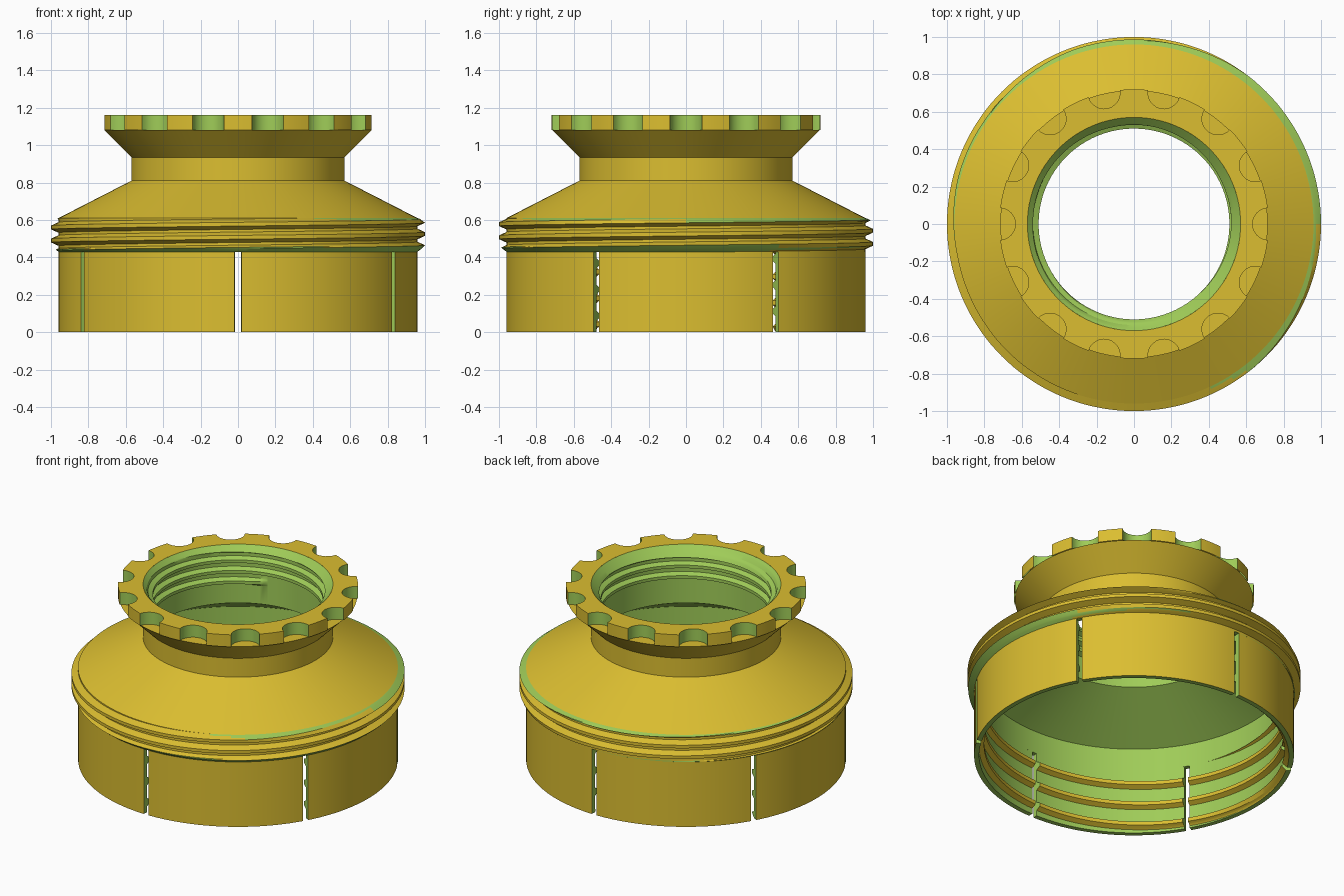
import bpy, bmesh, math

if "Cube" in bpy.data.objects:
    bpy.data.objects.remove(bpy.data.objects["Cube"])

TAU = 2 * math.pi
N = 144


def material(name, rgb):
    m = bpy.data.materials.new(name)
    m.diffuse_color = [((c + 0.055) / 1.055) ** 2.4 for c in rgb] + [1]
    m.use_nodes = True
    m.node_tree.nodes["Principled BSDF"].inputs["Base Color"].default_value = m.diffuse_color
    return m


MATS = [material("mustard_yellow", (0.86, 0.745, 0.19)),
        material("leaf_green", (0.625, 0.80, 0.345))]
YELLOW, GREEN = 0, 1


def polar(r, a, z):
    return (r * math.cos(a), r * math.sin(a), z)


def grid(name, cols, colour, caps=False):
    """Skin neighbouring columns of points; colour(i, j) picks the material."""
    bm = bmesh.new()
    vs = [[bm.verts.new(p) for p in col] for col in cols]
    for i in range(len(vs) - 1):
        for j in range(len(vs[0]) - 1):
            f = bm.faces.new((vs[i][j], vs[i + 1][j], vs[i + 1][j + 1], vs[i][j + 1]))
            f.material_index = colour(i, j)
    if caps:
        for loop in (vs[0][:-1], vs[-1][:-1][::-1]):
            bm.faces.new(loop).material_index = GREEN
    bmesh.ops.remove_doubles(bm, verts=bm.verts, dist=1e-4)
    bmesh.ops.dissolve_degenerate(bm, dist=1e-4, edges=bm.edges)
    me = bpy.data.meshes.new(name)
    bm.to_mesh(me)
    bm.free()
    for m in MATS:
        me.materials.append(m)
    ob = bpy.data.objects.new(name, me)
    bpy.context.collection.objects.link(ob)
    bpy.ops.object.select_all(action='DESELECT')
    ob.select_set(True)
    bpy.context.view_layer.objects.active = ob
    bpy.ops.object.shade_smooth_by_angle(angle=math.radians(25))
    return ob


def lathe(name, profile, mat):
    cols = [[polar(r, TAU * i / N, z) for r, z in profile] for i in range(N + 1)]
    return grid(name, cols, lambda i, j: mat)


def thread_heights(centres, tip, base, lo, hi):
    """Heights of all tooth corners, limited to lo..hi, from low to high."""
    offs = (-base, -(2 * base + tip) / 3, -(base + 2 * tip) / 3, -tip)
    zs = [c + o for c in centres for o in offs + tuple(-o for o in reversed(offs))]
    return [lo] + [min(max(z, lo), hi) for z in zs] + [hi]


def tooth(z, centres, tip, base):
    """Tooth depth from 0 at the root to 1 at the tip."""
    d = min(abs(z - c) for c in centres)
    return min(1, max(0, (base - d) / (base - tip)))


# Outer body: shoulder cone, neck, flare and flat seat below the grip ring
lathe("shoulder_and_neck", [(0.96, 0.61), (0.57, 0.81), (0.57, 0.935),
                            (0.715, 1.08), (0.57, 1.08)], YELLOW)

# Inner ceiling: cone, upper wall and ledge above the slots
lathe("inner_ceiling", [(0.54, 0.785), (0.93, 0.58), (0.93, 0.43), (0.96, 0.43)], GREEN)


# Outer thread, trimmed by a cone at both ends
def outer_centres(a):
    return [0.525 + 0.07 * (a / TAU + k) for k in range(-2, 2)]


def outer_radius(z, a):
    r = 0.96 + 0.04 * tooth(z, outer_centres(a), 0.010, 0.028)
    limit = 0.96 + max(0, min((z - 0.43) * 1.3, (0.61 - z) * 2.7))
    return min(r, limit), limit < r - 1e-5


angles = [TAU * i / N for i in range(N + 1)]
heights = [thread_heights(outer_centres(a), 0.010, 0.028, 0.43, 0.61) for a in angles]


def outer_colour(i, j):
    z = (heights[i][j] + heights[i][j + 1] + heights[i + 1][j] + heights[i + 1][j + 1]) / 4
    return GREEN if outer_radius(z, (angles[i] + angles[i + 1]) / 2)[1] else YELLOW


grid("outer_thread", [[polar(outer_radius(z, a)[0], a, z) for z in hs]
                      for a, hs in zip(angles, heights)], outer_colour)

# Neck bore with its inner thread and a chamfered mouth
START = math.radians(106)
bore_cols = []
for i in range(N + 1):
    t = i / N
    cs = [0.93 + 0.07 * (t + k) for k in range(4)]
    col = []
    for z in reversed(thread_heights(cs, 0.010, 0.024, 0.785, 1.16)):
        depth = 0.03 * tooth(z, cs, 0.010, 0.024)
        if z < cs[0] + 0.03:
            depth *= min(1, i / 4)      # rounded lead-in
        col.append(polar(max(0.54 - depth, 0.57 - (1.16 - z)), START + TAU * t, z))
    bore_cols.append(col)
grid("neck_bore", bore_cols, lambda i, j: GREEN)

# Grip ring with fourteen round notches
outline, notch_flags = [], []
COUNT, R, NR = 14, 0.72, 0.086
half = 2 * math.asin(NR / (2 * R))
sweep = math.acos(NR / (2 * R))         # notch arc from rim to rim
for k in range(COUNT):
    a = TAU * k / COUNT
    for s in range(13):
        b = a + math.pi + sweep - 2 * sweep * s / 12
        outline.append((R * math.cos(a) + NR * math.cos(b),
                        R * math.sin(a) + NR * math.sin(b)))
        notch_flags.append(s < 12)
    gap = TAU / COUNT - 2 * half
    for s in range(1, 6):
        b = a + half + gap * s / 6
        outline.append((R * math.cos(b), R * math.sin(b)))
        notch_flags.append(False)
outline.append(outline[0])
ring_cols = []
for x, y in outline:
    f = 0.57 / math.hypot(x, y)
    ring_cols.append([(x, y, 1.08), (x, y, 1.16), (x * f, y * f, 1.16)])
grid("grip_ring", ring_cols,
     lambda i, j: GREEN if j == 0 and notch_flags[i] else YELLOW)

# Skirt: six panels between slots, with thread ridges inside
SLOT, STEPS = 0.0185, 24
for k in range(6):
    a0 = math.radians(30 + 60 * k) + SLOT
    a1 = math.radians(90 + 60 * k) - SLOT
    cols = []
    for i in range(STEPS + 1):
        a = a0 + (a1 - a0) * i / STEPS
        cs = [0.10 + 0.14 * ((a % TAU if k < 5 else a - TAU) / TAU + n) for n in range(-1, 4)]
        zs = thread_heights(cs, 0.012, 0.028, 0.0, 0.43)[::-1]
        col = [polar(0.96, a, 0), polar(0.96, a, 0.43)]
        col += [polar(0.93 - 0.03 * tooth(z, cs, 0.012, 0.028) * min(1, z / 0.03), a, z)
                for z in zs]
        cols.append(col + [col[0]])

    # Wall strips between the ridges are green, ridges are yellow
    def skirt_colour(i, j, last=len(cols[0]) - 2):
        if j == 0:
            return YELLOW
        if j in (1, last):
            return GREEN
        return GREEN if (j - 2) % 8 == 0 else YELLOW

    grid("skirt_panel_%d" % (k + 1), cols, skirt_colour, caps=True)
